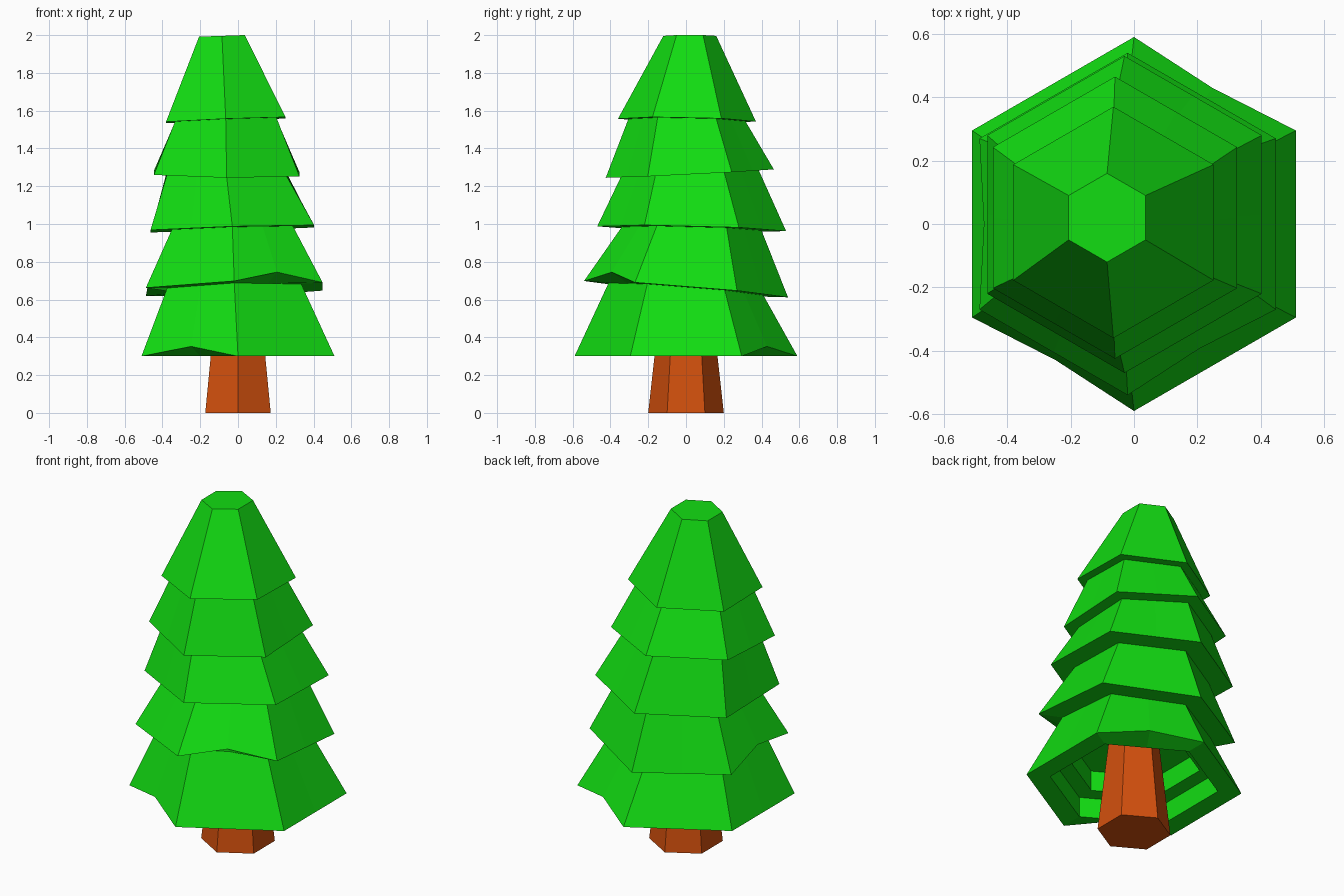
import bpy, bmesh, math
from mathutils import Vector

cube = bpy.data.objects.get("Cube")
if cube:
    bpy.data.objects.remove(cube, do_unlink=True)


def material(name, rgb):
    m = bpy.data.materials.new(name)
    m.use_nodes = True
    m.diffuse_color = (*rgb, 1)
    m.node_tree.nodes["Principled BSDF"].inputs["Base Color"].default_value = (*rgb, 1)
    return m


def hex_ring(cx, cy, z, r, tilt_x=0, tilt_y=0, notches=()):
    """Tilted hexagon with mid-edge points; notched edges bend up and in."""
    corners = [Vector((r * math.sin(math.radians(60 * k)),
                       -r * math.cos(math.radians(60 * k)), 0)) for k in range(6)]
    ring = []
    for k in range(6):
        ring.append(corners[k])
        mid = (corners[k] + corners[(k + 1) % 6]) / 2
        if k in notches:
            mid = mid * 0.97 + Vector((0, 0, 0.052))
        ring.append(mid)
    return [Vector((cx + p.x, cy + p.y, z + p.z + tilt_x * p.x + tilt_y * p.y)) for p in ring]


def loft(name, rings, mat):
    """Skin a stack of rings and close both ends."""
    bm = bmesh.new()
    rows = [[bm.verts.new(p) for p in ring] for ring in rings]
    for a, b in zip(rows, rows[1:]):
        n = len(a)
        for i in range(n):
            j = (i + 1) % n
            bm.faces.new((a[i], a[j], b[j], b[i]))
    bm.faces.new(rows[0])
    bm.faces.new(rows[-1])
    bmesh.ops.recalc_face_normals(bm, faces=bm.faces)
    me = bpy.data.meshes.new(name)
    bm.to_mesh(me)
    bm.free()
    me.materials.append(mat)
    ob = bpy.data.objects.new(name, me)
    bpy.context.collection.objects.link(ob)
    return ob


leaf_green = material("leaf green", (0.006, 0.72, 0.006))
bark_brown = material("bark brown", (0.65, 0.08, 0.004))

# Tapered trunk, reaching the recess under the lowest tier
loft("trunk", [hex_ring(0, 0, 0, 0.2), hex_ring(0, 0, 0.54, 0.14)], bark_brown)

# Stepped recess under the foliage, from the inside out
rings = [hex_ring(0, 0, z, r) for z, r in
         [(0.54, 0.36), (0.42, 0.36), (0.42, 0.46), (0.3, 0.46)]]

# Tiers: skirt (x, y, z, radius), radius of the top of the tier, tilt, notched edges
tiers = [
    ((0, 0, 0.3, 0.59), 0.41, (0, 0), (2, 5)),
    ((-0.02, 0, 0.655, 0.54), 0.37, (0.03, -0.08), (0, 4)),
    ((-0.03, 0.03, 0.975, 0.5), 0.365, (0.03, -0.025), ()),
    ((-0.06, 0.02, 1.267, 0.445), 0.31, (-0.01, 0.05), ()),
    ((-0.065, 0.005, 1.55, 0.365), 0.14, (0.04, -0.02), ()),
]
tip = ((-0.085, 0.02, 1.996, 0.14), 0, (0.035, 0), ())

for tier, above in zip(tiers, tiers[1:] + [tip]):
    skirt, top_radius, tilt, notches = tier
    rings.append(hex_ring(*skirt, *tilt, notches))
    x, y, z, _ = above[0]
    rings.append(hex_ring(x, y, z, top_radius, *above[2]))

loft("foliage", rings, leaf_green)
